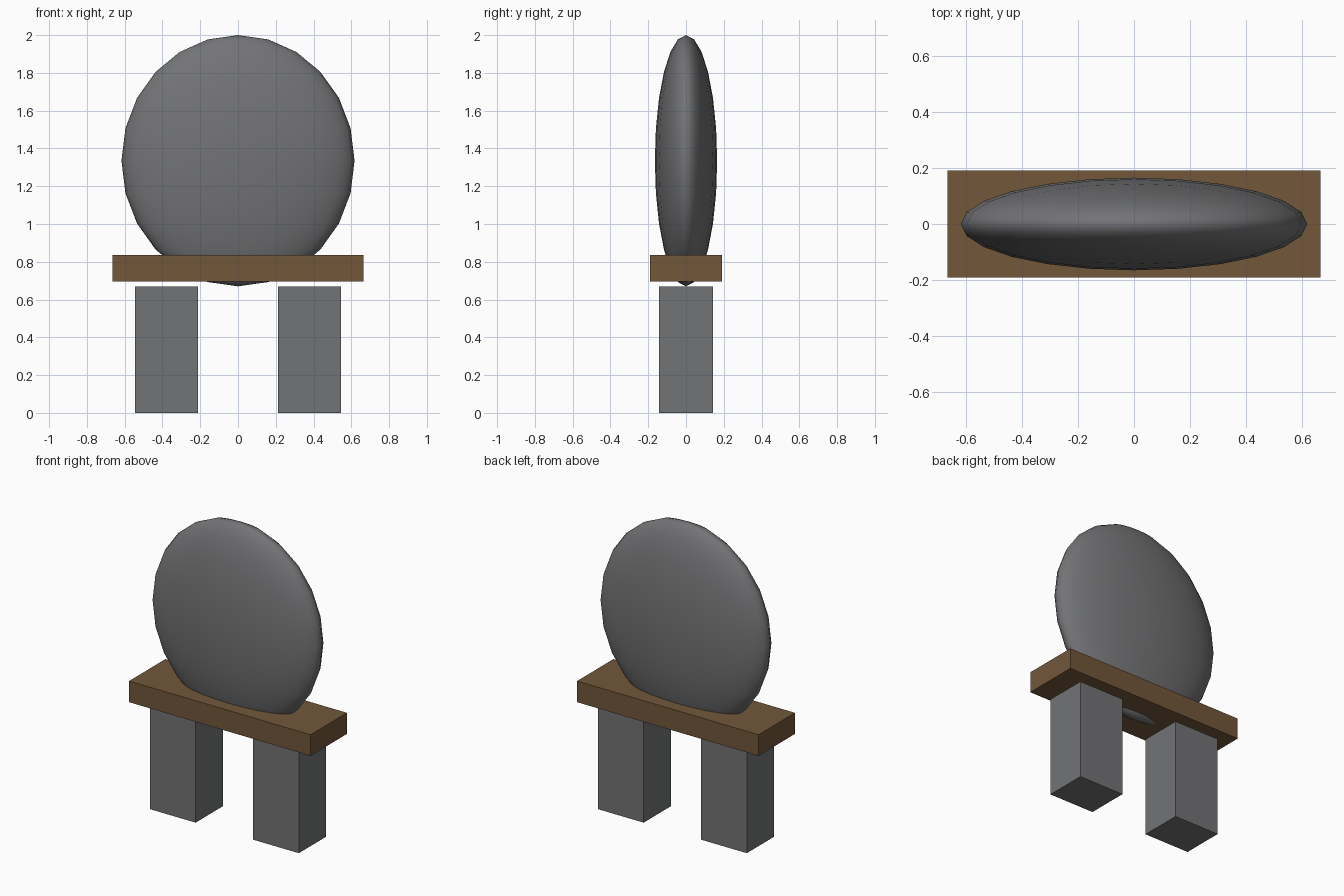
import bpy

if "Cube" in bpy.data.objects:
    bpy.data.objects.remove(bpy.data.objects["Cube"])


def material(name, color):
    m = bpy.data.materials.new(name)
    m.diffuse_color = (*color, 1)
    m.use_nodes = True
    m.node_tree.nodes["Principled BSDF"].inputs["Base Color"].default_value = m.diffuse_color
    return m


def box(name, center, size, mat):
    bpy.ops.mesh.primitive_cube_add(size=1, location=center)
    o = bpy.context.object
    o.name = name
    o.scale = size
    o.data.materials.append(mat)
    return o


stone = material("stone grey", (0.17, 0.172, 0.178))
wood = material("brown wood", (0.17, 0.095, 0.042))

# Two stone legs, just short of the slab
for side, label in ((-1, "left"), (1, "right")):
    box(label + "_leg", (side * 0.378, 0, 0.334), (0.334, 0.284, 0.668), stone)

# Wooden slab
box("wooden_slab", (0, 0, 0.765), (1.33, 0.38, 0.14), wood)

# Flattened round stone, its tip poking through the slab
bpy.ops.mesh.primitive_uv_sphere_add(segments=24, ring_count=12, radius=1,
                                     location=(0, 0, 1.335))
disc = bpy.context.object
disc.name = "round_stone"
disc.scale = (0.617, 0.165, 0.665)
disc.data.materials.append(stone)
bpy.ops.object.shade_smooth()
